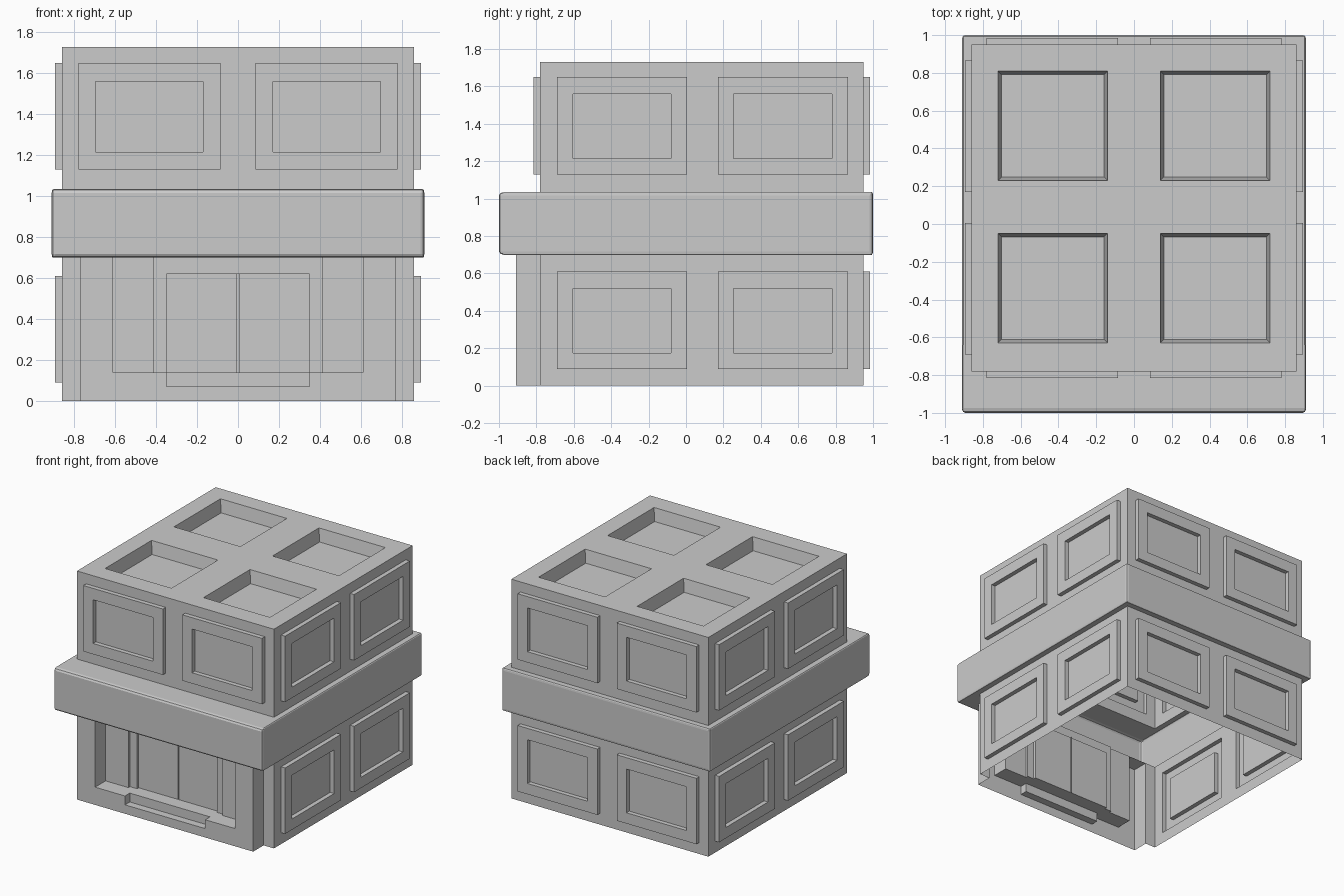
import bpy, bmesh
from mathutils import Vector

if "Cube" in bpy.data.objects:
    bpy.data.objects.remove(bpy.data.objects["Cube"])

X, YF, YB = 0.86, -0.78, 0.95          # body half width, front and back planes
PX, PY = 0.77, -0.91                   # porch half width and front plane


def finish(bm, name):
    me = bpy.data.meshes.new(name)
    bm.to_mesh(me)
    bm.free()
    ob = bpy.data.objects.new(name, me)
    bpy.context.collection.objects.link(ob)
    return ob


def relief(to, u0, u1, v0, v1, rects, name, pits=()):
    """Stepped sheet: each rect (u0,u1,v0,v1,h) lifts its area to height h.
    pits are (u0,u1,v0,v1) areas sunk with sloping walls."""
    marks = list(rects) + list(pits)
    us = sorted({u0, u1, *[r[0] for r in marks], *[r[1] for r in marks]})
    vs = sorted({v0, v1, *[r[2] for r in marks], *[r[3] for r in marks]})
    bm = bmesh.new()

    def quad(pts):
        return bm.faces.new([bm.verts.new(to(*p)) for p in pts])

    def level(i, j):
        a, b = (us[i] + us[i + 1]) / 2, (vs[j] + vs[j + 1]) / 2
        h = 0
        for r in rects:
            if r[0] < a < r[1] and r[2] < b < r[3]:
                h = r[4]
        return h

    nu, nv = len(us) - 1, len(vs) - 1
    sunk = []
    for i in range(nu):
        for j in range(nv):
            a, b, c, d, h = us[i], us[i + 1], vs[j], vs[j + 1], level(i, j)
            f = quad([(a, c, h), (b, c, h), (b, d, h), (a, d, h)])
            if any(abs(a - p[0]) + abs(c - p[2]) < 1e-6 for p in pits):
                sunk.append(f)
            if i + 1 < nu and level(i + 1, j) != h:
                k = level(i + 1, j)
                quad([(b, c, h), (b, d, h), (b, d, k), (b, c, k)])
            if j + 1 < nv and level(i, j + 1) != h:
                k = level(i, j + 1)
                quad([(a, d, h), (b, d, h), (b, d, k), (a, d, k)])
    bmesh.ops.remove_doubles(bm, verts=bm.verts[:], dist=1e-5)
    bmesh.ops.recalc_face_normals(bm, faces=bm.faces[:])
    out = to(0, 0, 1) - to(0, 0, 0)
    if sum(f.normal.dot(out) * f.calc_area() for f in bm.faces) < 0:
        bmesh.ops.reverse_faces(bm, faces=bm.faces[:])
    if sunk:
        bmesh.ops.inset_individual(bm, faces=sunk, thickness=0.025, depth=-0.10)
    bmesh.ops.dissolve_limit(bm, angle_limit=0.01, verts=bm.verts[:], edges=bm.edges[:])
    return finish(bm, name)


def windows(starts, z):
    """Raised frames with the pane set back to the wall."""
    rects = []
    for s in starts:
        rects.append((s, s + 0.695, z, z + 0.52, 0.035))
        rects.append((s + 0.085, s + 0.61, z + 0.085, z + 0.43, 0.0))
    return rects


def right(u, v, h): return Vector((X + h, u, v))
def left(u, v, h): return Vector((-X - h, u, v))
def back(u, v, h): return Vector((u, YB + h, v))
def front(u, v, h): return Vector((u, YF - h, v))
def porch(u, v, h): return Vector((u, PY - h, v))
def top(u, v, h): return Vector((u, v, 1.73 + h))


# Storey walls with two windows each
for storey, z0, z1, wz in (("lower", 0, 0.70, 0.09), ("upper", 1.035, 1.73, 1.13)):
    for side, to in (("right", right), ("left", left)):
        relief(to, YF, YB, z0, z1, windows((-0.69, 0.17), wz), f"{storey}_{side}_wall")
    relief(back, -X, X, z0, z1, windows((-0.78, 0.085), wz), f"{storey}_back_wall")
relief(front, -X, X, 1.035, 1.73, windows((-0.78, 0.085), 1.13), "upper_front_wall")

# Roof with four sunken squares
relief(top, -X, X, YF, YB, (), "roof",
       [(x, x + 0.58, y, y + 0.58) for x in (-0.72, 0.14) for y in (-0.63, 0.23)])

# Porch front: entrance recess, double door and step notch
relief(porch, -PX, PX, 0, 0.70, [
    (-0.61, 0.61, 0.14, 0.70, -0.13),
    (-0.41, 0.41, 0.14, 0.70, -0.15),
    (-0.35, 0.35, 0.14, 0.62, -0.17),
    (-0.004, 0.004, 0.14, 0.62, -0.18),
    (-0.35, 0.35, 0.07, 0.14, -0.06)], "entrance_front")

# Porch side returns and the wall strips beside them
for s, side in ((-1, "left"), (1, "right")):
    bm = bmesh.new()
    path = [(s * X, YF), (s * PX, YF), (s * PX, PY)]
    rows = [[bm.verts.new((x, y, z)) for x, y in path] for z in (0, 0.70)]
    for i in range(2):
        q = [rows[0][i], rows[0][i + 1], rows[1][i + 1], rows[1][i]]
        bm.faces.new(q if s < 0 else q[::-1])
    finish(bm, f"entrance_{side}_return")

# Overhanging band between the storeys
bm = bmesh.new()
body, rim = (X, YF, YB), (0.91, -1.0, 1.0)
loops = []
for (x, a, b), z in ((body, 0.70), (rim, 0.70), (rim, 1.035), (body, 1.035)):
    loops.append([bm.verts.new(p) for p in ((-x, a, z), (x, a, z), (x, b, z), (-x, b, z))])
for lo, hi in zip(loops, loops[1:]):
    for i in range(4):
        bm.faces.new((lo[i], lo[(i + 1) % 4], hi[(i + 1) % 4], hi[i]))
band = finish(bm, "middle_band")
bevel = band.modifiers.new("soft_edges", 'BEVEL')
bevel.width = 0.018
bevel.segments = 2
bevel.limit_method = 'ANGLE'
